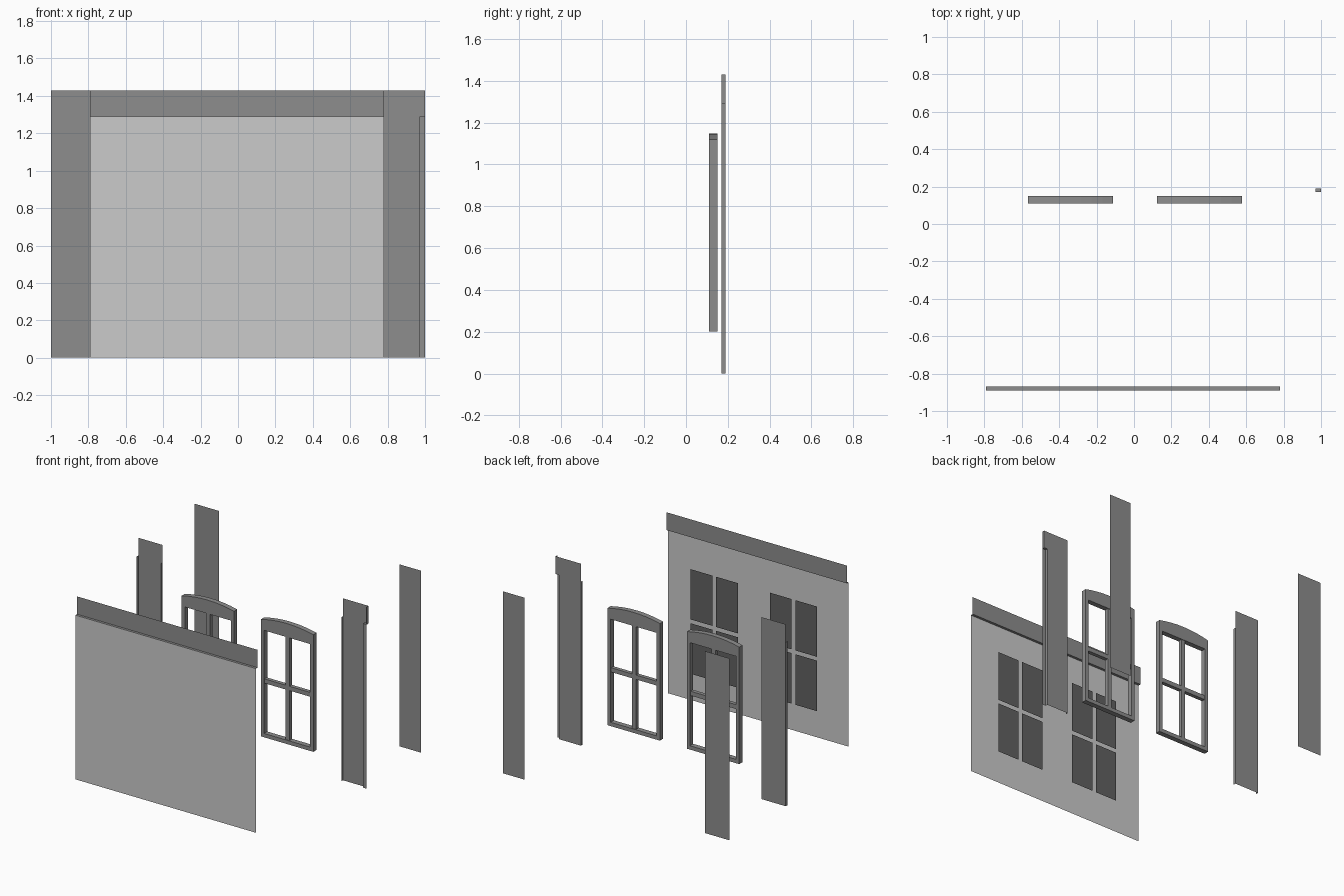
import bpy, bmesh, math

if "Cube" in bpy.data.objects:
    bpy.data.objects.remove(bpy.data.objects["Cube"])

def material(name, v):
    m = bpy.data.materials.new(name)
    m.diffuse_color = (v, v, v, 1)
    m.use_nodes = True
    m.node_tree.nodes["Principled BSDF"].inputs["Base Color"].default_value = m.diffuse_color
    return m

TRIM = material("dark_trim", 0.27)
GLASS = material("dark_glass", 0.12)
WALL = material("light_plaster", 0.75)

def finish(name, bm, mat):
    mesh = bpy.data.meshes.new(name)
    bmesh.ops.remove_doubles(bm, verts=bm.verts, dist=1e-5)
    bm.to_mesh(mesh)
    bm.free()
    mesh.materials.append(mat)
    ob = bpy.data.objects.new(name, mesh)
    bpy.context.collection.objects.link(ob)
    return ob

def quad(bm, a, b):
    """Axis-aligned rectangle between opposite corners a and b (flat on one axis)."""
    (x0, y0, z0), (x1, y1, z1) = a, b
    if y0 == y1:
        pts = [(x0, y0, z0), (x1, y0, z0), (x1, y0, z1), (x0, y0, z1)]
    elif x0 == x1:
        pts = [(x0, y0, z0), (x0, y1, z0), (x0, y1, z1), (x0, y0, z1)]
    else:
        pts = [(x0, y0, z0), (x1, y0, z0), (x1, y1, z0), (x0, y1, z0)]
    bm.faces.new([bm.verts.new(p) for p in pts])

def sheet(name, mat, *rects):
    bm = bmesh.new()
    for a, b in rects:
        quad(bm, a, b)
    return finish(name, bm, mat)

def prism(bm, outline, y0, y1):
    """Extrude an x-z outline from y0 to y1."""
    f = bm.faces.new([bm.verts.new((x, y0, z)) for x, z in outline])
    new = bmesh.ops.extrude_face_region(bm, geom=[f], use_keep_orig=True)["geom"]
    bmesh.ops.translate(bm, vec=(0, y1 - y0, 0),
                        verts=[v for v in new if isinstance(v, bmesh.types.BMVert)])

def bar(bm, x0, x1, z0, z1, y0, y1):
    prism(bm, [(x0, z0), (x1, z0), (x1, z1), (x0, z1)], y0, y1)

MID, TOP = 1.29, 1.43        # top of the wall, top of the header
XL, XR = -0.79, 0.78         # wall ends

# Front wall, with header set back above a narrow ledge
sheet("front_wall", WALL, ((XL, -0.89, 0), (XR, -0.89, MID)))
sheet("header", TRIM,
      ((XL, -0.87, MID), (XR, -0.87, TOP)),
      ((XL, -0.89, MID), (XR, -0.87, MID)))

# Windows: glass panes behind the wall and arched frames
for side, cx in (("left", -0.34), ("right", 0.35)):
    rects = []
    for x0, x1 in ((-0.205, -0.016), (0.016, 0.205)):
        for z0, z1 in ((0.228, 0.625), (0.655, 1.05)):
            rects.append(((cx + x0, -0.85, z0), (cx + x1, -0.85, z1)))
    sheet(side + "_window_panes", GLASS, *rects)

    bm = bmesh.new()
    w, inner, ya, yb = 0.228, 0.2, 0.11, 0.15
    bar(bm, cx - w, cx - inner, 0.2, 1.04, ya, yb)
    bar(bm, cx + inner, cx + w, 0.2, 1.04, ya, yb)
    bar(bm, cx - inner, cx + inner, 0.2, 0.23, ya, yb)
    arch = [(cx + w * (1 - i / 4), 1.12 + 0.027 * (1 - (1 - i / 4) ** 2)) for i in range(9)]
    prism(bm, [(cx - w, 1.04), (cx + w, 1.04)] + arch, ya, yb)
    bar(bm, cx - 0.017, cx + 0.017, 0.23, 1.04, 0.115, 0.145)
    bar(bm, cx - inner, cx + inner, 0.623, 0.657, 0.115, 0.145)
    bmesh.ops.recalc_face_normals(bm, faces=bm.faces)
    finish(side + "_window_frame", bm, TRIM)

# Corner pilasters: shallow faces with side returns
F, B = 0.17, 0.19
sheet("left_pilaster", TRIM,
      ((-1, B, 0), (XL, B, TOP)),
      ((-1, F, 0), (-1, B, MID)),
      ((XL, F, 0), (XL, B, MID)))
sheet("right_pilaster", TRIM,
      ((XR, B, 0), (0.97, B, TOP)),
      ((0.97, B, MID), (1, B, TOP)),
      ((XR, F, 0), (XR, B, MID)),
      ((0.97, F, 0), (0.97, B, MID)),
      ((0.97, F, 0), (1, F, MID)),
      ((0.97, F, MID), (1, B, MID)),
      ((1, F, MID), (1, B, TOP)))

# Flat rear panels
sheet("rear_left_panel", TRIM, ((-1, 0.89, 0), (XL, 0.89, TOP)))
sheet("rear_right_panel", TRIM, ((XR, 0.89, 0), (0.97, 0.89, TOP)))
